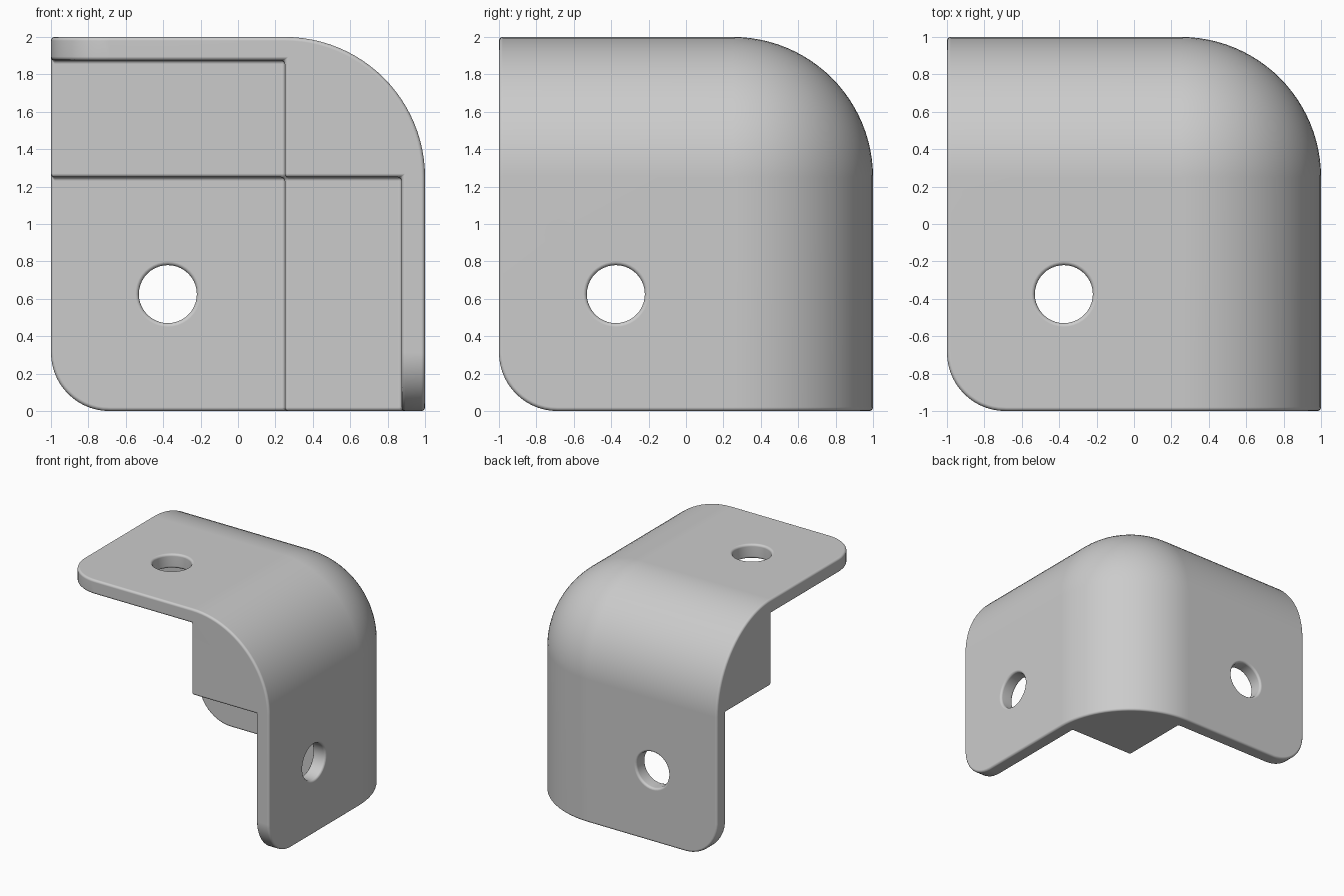
import bpy
import bmesh
from math import radians
from mathutils import Matrix, Vector

cube = bpy.data.objects.get("Cube")
if cube:
    bpy.data.objects.remove(cube, do_unlink=True)

OUTER_RADIUS = 0.75      # large rounding on the outer corner
TAB_RADIUS = 0.3125      # rounding on the free corner of each plate
PLATE_INNER = 0.875      # inner face of the plates
BAR_INNER = 0.25         # inner faces of the thick bars along the edges
HOLE_RADIUS = 0.155
HOLE_POS = -0.375


def to_object(name, bm):
    mesh = bpy.data.meshes.new(name)
    bmesh.ops.recalc_face_normals(bm, faces=bm.faces)
    bm.to_mesh(mesh)
    bm.free()
    obj = bpy.data.objects.new(name, mesh)
    bpy.context.collection.objects.link(obj)
    return obj


def round_corner_edges(bm, sign, radius, segments):
    """Round the three cube edges that meet at one corner."""
    corner = Vector((sign, sign, sign))
    vert = min(bm.verts, key=lambda v: (v.co - corner).length)
    bmesh.ops.bevel(bm, geom=list(vert.link_edges), offset=radius,
                    offset_type='OFFSET', segments=segments, profile=0.5,
                    affect='EDGES', clamp_overlap=False)


def box_cutter(name, high):
    low = Vector((-1.5, -1.5, -1.5))
    high = Vector(high)
    bm = bmesh.new()
    bmesh.ops.create_cube(bm, size=1)
    bmesh.ops.scale(bm, vec=high - low, verts=bm.verts)
    bmesh.ops.translate(bm, vec=(high + low) / 2, verts=bm.verts)
    return to_object(name, bm)


def hole_cutter(name, axis):
    bm = bmesh.new()
    bmesh.ops.create_cone(bm, cap_ends=True, segments=40, radius1=HOLE_RADIUS,
                          radius2=HOLE_RADIUS, depth=0.6)
    turn = (Matrix.Rotation(radians(90), 4, 'Y'),
            Matrix.Rotation(radians(90), 4, 'X'),
            Matrix.Identity(4))[axis]
    centre = Vector((HOLE_POS, HOLE_POS, HOLE_POS))
    centre[axis] = 0.95
    bmesh.ops.transform(bm, matrix=Matrix.Translation(centre) @ turn, verts=bm.verts)
    return to_object(name, bm)


# Solid block with rounded outer corner and rounded tab corners
bm = bmesh.new()
bmesh.ops.create_cube(bm, size=2)
round_corner_edges(bm, 1, OUTER_RADIUS, 24)
round_corner_edges(bm, -1, TAB_RADIUS, 14)
bracket = to_object("corner_bracket", bm)

# Hollow out the inside, leaving three plates and three bars, and drill holes
cutters = []
for axis in range(3):
    high = [BAR_INNER] * 3
    high[axis] = PLATE_INNER
    cutters.append(box_cutter("pocket_cutter", high))
for axis in range(3):
    cutters.append(hole_cutter("hole_cutter", axis))
for cutter in cutters:
    cutter.hide_render = True
    cut = bracket.modifiers.new("cut", 'BOOLEAN')
    cut.operation = 'DIFFERENCE'
    cut.solver = 'EXACT'
    cut.object = cutter

# Apply the cuts and clean up the flat faces
bpy.context.view_layer.update()
depsgraph = bpy.context.evaluated_depsgraph_get()
mesh = bpy.data.meshes.new_from_object(bracket.evaluated_get(depsgraph))
bracket.modifiers.clear()
bracket.data = mesh
for cutter in cutters:
    bpy.data.objects.remove(cutter, do_unlink=True)

bm = bmesh.new()
bm.from_mesh(mesh)
bmesh.ops.remove_doubles(bm, verts=bm.verts, dist=0.0001)
bmesh.ops.dissolve_limit(bm, angle_limit=radians(0.4), verts=bm.verts, edges=bm.edges)
for face in bm.faces:
    face.smooth = True
    face.material_index = 0
bmesh.ops.translate(bm, vec=(0, 0, 1), verts=bm.verts)
bm.to_mesh(mesh)
bm.free()

# Small rounding on every sharp edge
soften = bracket.modifiers.new("soft_edges", 'BEVEL')
soften.width = 0.02
soften.segments = 3
soften.limit_method = 'ANGLE'
soften.angle_limit = radians(35)
soften.use_clamp_overlap = False
normals = bracket.modifiers.new("flat_normals", 'WEIGHTED_NORMAL')
normals.keep_sharp = True

# Plain grey finish
grey = bpy.data.materials.new("light_grey")
grey.use_nodes = True
colour = (0.6, 0.6, 0.6, 1)
grey.diffuse_color = colour
grey.node_tree.nodes["Principled BSDF"].inputs["Base Color"].default_value = colour
mesh.materials.clear()
mesh.materials.append(grey)
